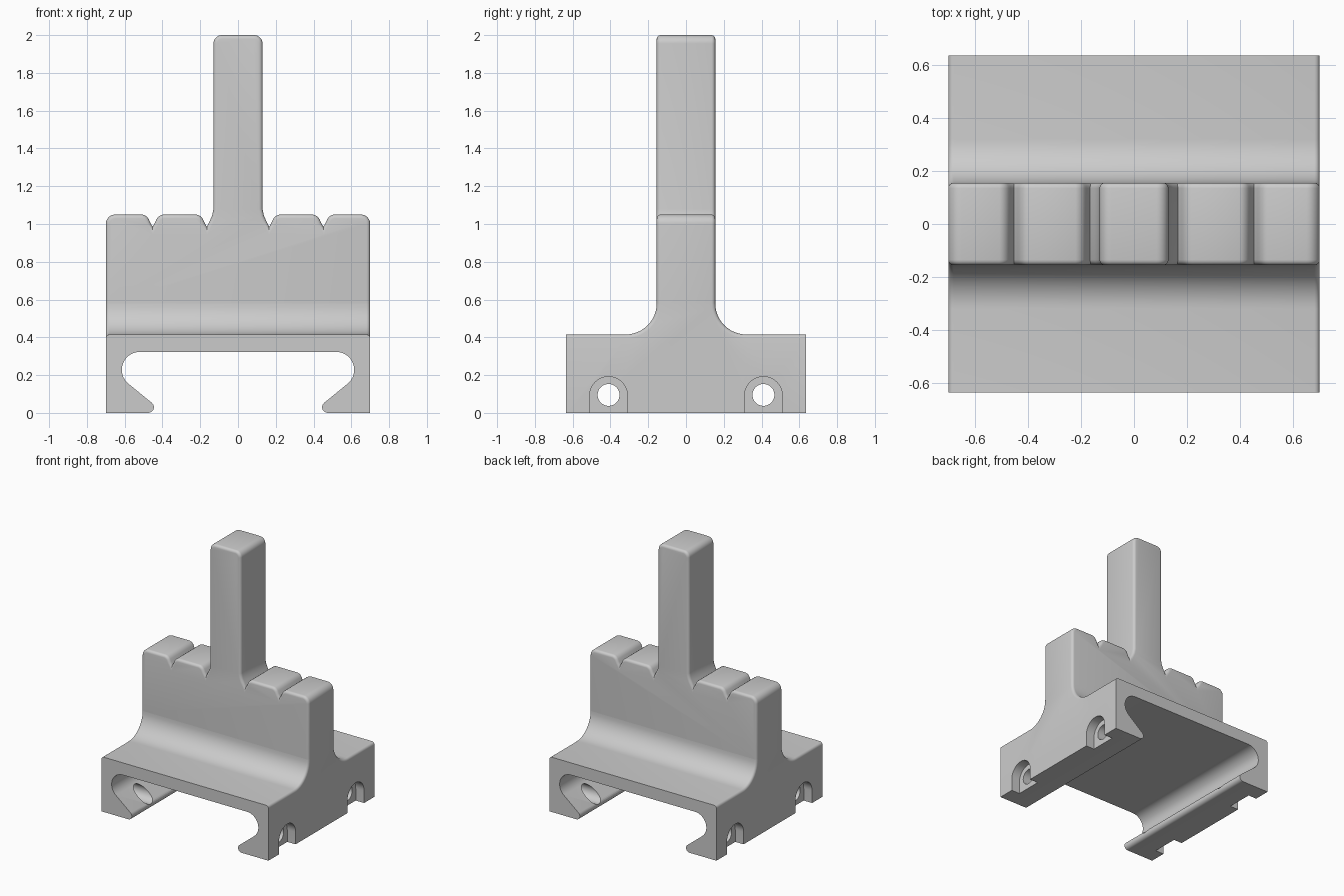
import bpy, bmesh
from math import cos, sin, radians

old = bpy.data.objects.get("Cube")
if old:
    bpy.data.objects.remove(old, do_unlink=True)

grey = bpy.data.materials.new("light grey")
grey.use_nodes = True
GREY = (0.6, 0.6, 0.6, 1)
grey.diffuse_color = GREY
grey.node_tree.nodes["Principled BSDF"].inputs["Base Color"].default_value = GREY

SEAM, TOP, HALF_T, HALF_W = 0.58, 1.05, 0.155, 0.7


def arc(cx, cy, r, start, end, n=12):
    angles = [radians(start + (end - start) * i / n) for i in range(n + 1)]
    return [(cx + r * cos(a), cy + r * sin(a)) for a in angles]


def mirrored(half):
    """Close a right-hand half outline with its reflection."""
    return half + [(-u, v) for u, v in reversed(half)]


def prism(name, outline, axis, lo, hi, soft_edge=None, bevel=0.02):
    """Extrude a (horizontal, z) outline along x or y, rounding chosen cap edges."""
    def place(u, v, d):
        return (d, u, v) if axis == "x" else (u, d, v)
    bm = bmesh.new()
    rings = [[bm.verts.new(place(u, v, d)) for u, v in outline] for d in (lo, hi)]
    caps = [bm.faces.new(r) for r in rings]
    n = len(outline)
    for i in range(n):
        j = (i + 1) % n
        bm.faces.new((rings[0][i], rings[0][j], rings[1][j], rings[1][i]))
    bmesh.ops.recalc_face_normals(bm, faces=bm.faces)
    if soft_edge:
        edges = [e for f in caps for e in f.edges
                 if soft_edge(e.verts[0].co.z, e.verts[1].co.z)]
        bmesh.ops.bevel(bm, geom=edges, offset=bevel, offset_type="OFFSET",
                        segments=4, profile=0.5, affect="EDGES", clamp_overlap=False)
    mesh = bpy.data.meshes.new(name)
    bm.to_mesh(mesh)
    bm.free()
    mesh.materials.append(grey)
    ob = bpy.data.objects.new(name, mesh)
    bpy.context.collection.objects.link(ob)
    return ob


def smooth(ob):
    bpy.ops.object.select_all(action="DESELECT")
    ob.select_set(True)
    bpy.context.view_layer.objects.active = ob
    bpy.ops.object.shade_smooth_by_angle(angle=radians(35))


# Base block with concave fillets sweeping up into the wall
base_half = [(0.635, 0), (0.635, 0.415)] + arc(0.32, SEAM, 0.165, -90, -180)
base = prism("base", mirrored(base_half), "x", -HALF_W, HALF_W,
             lambda a, b: min(a, b) > 0.41 and min(a, b) < SEAM - 0.001)

# Clamp slot with undercut jaws, running front to back
slot_half = ([(0.475, -0.1)] + arc(0.475, 0.03, 0.03, -90, -230, 8)
             + arc(0.52, 0.228, 0.095, -50, 90, 16))
cutters = [prism("slot_cutter", mirrored(slot_half), "y", -1, 1)]

# Screw holes with arched pockets open at the bottom
for y in (-0.41, 0.41):
    hole = arc(y, 0.095, 0.058, 0, 360, 32)[:-1]
    pocket = [(y - 0.1, -0.1), (y + 0.1, -0.1)] + arc(y, 0.092, 0.1, 0, 180, 20)
    cutters.append(prism("hole_cutter", hole, "x", -1, 1))
    for side in (-1, 1):
        lo, hi = sorted((side * 0.63, side * 0.9))
        cutters.append(prism("pocket_cutter", pocket, "x", lo, hi))

bpy.context.view_layer.objects.active = base
for c in cutters:
    mod = base.modifiers.new("cut", "BOOLEAN")
    mod.operation = "DIFFERENCE"
    mod.solver = "EXACT"
    mod.object = c
    bpy.ops.object.modifier_apply(modifier=mod.name)
for c in cutters:
    bpy.data.objects.remove(c, do_unlink=True)
smooth(base)


# Hand: four short knuckles and one tall finger, split by creases
def knuckle_side(c, s):
    """Rounded shoulder beside a crease, from the flat top downwards."""
    return [(c + s * du, TOP - dz) for du, dz in
            ((0.055, 0), (0.042, 0.004), (0.03, 0.012), (0.02, 0.025), (0.013, 0.042))]


outer, inner, bottom = 0.452, 0.165, 0.985
hand_half = [(HALF_W, SEAM)] + arc(HALF_W - 0.05, TOP - 0.05, 0.05, 0, 90, 8)
hand_half += knuckle_side(outer, 1) + [(outer, bottom)] + knuckle_side(outer, -1)[::-1]
hand_half += knuckle_side(inner, 1) + [(inner, bottom)]
hand_half += [(0.148, 1.02), (0.137, 1.045), (0.13, 1.08)]
hand_half += arc(0.085, 1.955, 0.045, 0, 90, 8)
hand = prism("hand", mirrored(hand_half), "y", -HALF_T, HALF_T,
             lambda a, b: max(a, b) > SEAM + 0.001)
smooth(hand)
